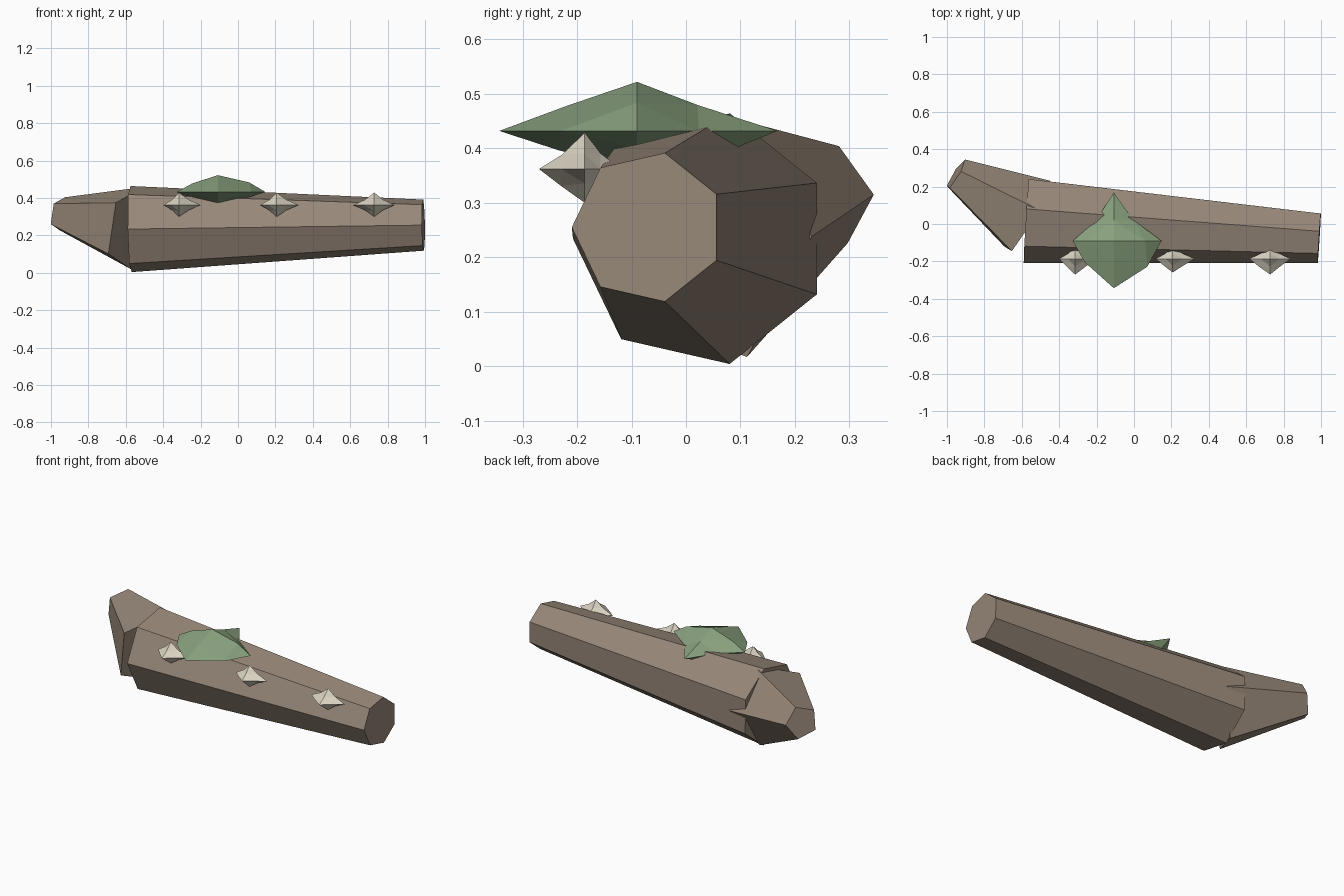
import bpy, bmesh
from math import cos, sin, pi
from mathutils import Vector
from itertools import combinations, product

if "Cube" in bpy.data.objects:
    bpy.data.objects.remove(bpy.data.objects["Cube"])


def material(name, rgb):
    m = bpy.data.materials.new(name)
    m.diffuse_color = (*rgb, 1)
    m.use_nodes = True
    m.node_tree.nodes["Principled BSDF"].inputs["Base Color"].default_value = m.diffuse_color
    return m


BARK = material("bark", (0.31, 0.245, 0.19))
MOSS = material("moss_green", (0.25, 0.36, 0.21))
CREAM = material("mushroom_cream", (0.70, 0.65, 0.54))


def finish(name, bm, mat):
    bmesh.ops.recalc_face_normals(bm, faces=bm.faces)
    me = bpy.data.meshes.new(name)
    bm.to_mesh(me)
    bm.free()
    me.materials.append(mat)
    ob = bpy.data.objects.new(name, me)
    bpy.context.collection.objects.link(ob)
    return ob


def tapered(name, a, b, ra, rb, sides):
    """Closed tapered prism from point a to point b."""
    a, b = Vector(a), Vector(b)
    d = (b - a).normalized()
    u = Vector((d.y, -d.x, 0)).normalized()
    v = d.cross(u)
    bm = bmesh.new()
    rings = []
    for c, r in ((a, ra), (b, rb)):
        rings.append([bm.verts.new(c + r * (cos(t) * u + sin(t) * v))
                      for t in (2 * pi * k / sides for k in range(sides))])
    for k in range(sides):
        j = (k + 1) % sides
        bm.faces.new((rings[0][k], rings[0][j], rings[1][j], rings[1][k]))
    bm.faces.new(rings[0])
    bm.faces.new(rings[1])
    return finish(name, bm, BARK)


def star_clump(name, center, neg, pos, mat, mids=None, default=(0.45, 0.45)):
    """Octahedron split once; each edge midpoint is pulled by its own factors."""
    mids = mids or {}
    c = Vector(center)
    bm = bmesh.new()

    def vert(p):
        return bm.verts.new([c[i] + p[i] * (pos[i] if p[i] > 0 else neg[i])
                             for i in range(3)])

    tips, mid = {}, {}
    for ax, s in product(range(3), (-1, 1)):
        p = [0, 0, 0]
        p[ax] = s
        tips[ax, s] = vert(p)
    for (i, j) in combinations(range(3), 2):
        for si, sj in product((-1, 1), repeat=2):
            p = [0, 0, 0]
            f = mids.get((i, si, j, sj), default)
            p[i], p[j] = si * f[0], sj * f[1]
            mid[i, si, j, sj] = vert(p)
    for sx, sy, sz in product((-1, 1), repeat=3):
        xy, xz, yz = mid[0, sx, 1, sy], mid[0, sx, 2, sz], mid[1, sy, 2, sz]
        bm.faces.new((tips[0, sx], xy, xz))
        bm.faces.new((tips[1, sy], xy, yz))
        bm.faces.new((tips[2, sz], xz, yz))
        bm.faces.new((xy, xz, yz))
    return finish(name, bm, mat)


# Fallen log and the broken end that bends away from it
JOINT = (-0.575, 0.028, 0.234)
tapered("log", JOINT, (0.991, -0.07, 0.255), 0.236, 0.14, 7)
tapered("broken_branch", (-0.573, 0.03, 0.238), (-0.953, 0.264, 0.315), 0.236, 0.095, 5)

# Moss patch on top
star_clump("moss", (-0.108, -0.09, 0.432), (0.22, 0.253, 0.071), (0.255, 0.258, 0.09), MOSS, {
    (0, -1, 1, 1): (0.46, 0.39), (0, 1, 1, 1): (0.40, 0.44),
    (0, 1, 1, -1): (0.70, 0.55), (0, -1, 1, -1): (0.71, 0.45),
    (0, -1, 2, 1): (0.62, 0.51), (0, 1, 2, 1): (0.66, 0.57),
    (1, -1, 2, 1): (0.51, 0.51), (1, 1, 2, 1): (0.43, 0.53),
    (0, -1, 2, -1): (0.68, 0.45), (0, 1, 2, -1): (0.60, 0.45),
    (1, -1, 2, -1): (0.57, 0.50), (1, 1, 2, -1): (0.71, 0.43)})

# Row of bracket mushrooms along the front
for k, (x, left, right, front) in enumerate((
        (-0.315, 0.085, 0.117, 0.084),
        (0.207, 0.09, 0.118, 0.073),
        (0.728, 0.112, 0.109, 0.084))):
    star_clump(f"mushroom_{k + 1}", (x, -0.186, 0.362), (left, front, 0.062),
               (right, 0.066, 0.067), CREAM,
               {(0, -1, 1, -1): (0.5, 0.53), (0, 1, 1, -1): (0.46, 0.52),
                (1, -1, 2, 1): (0.5, 0.39), (1, -1, 2, -1): (0.52, 0.5)},
               (0.44, 0.43))
